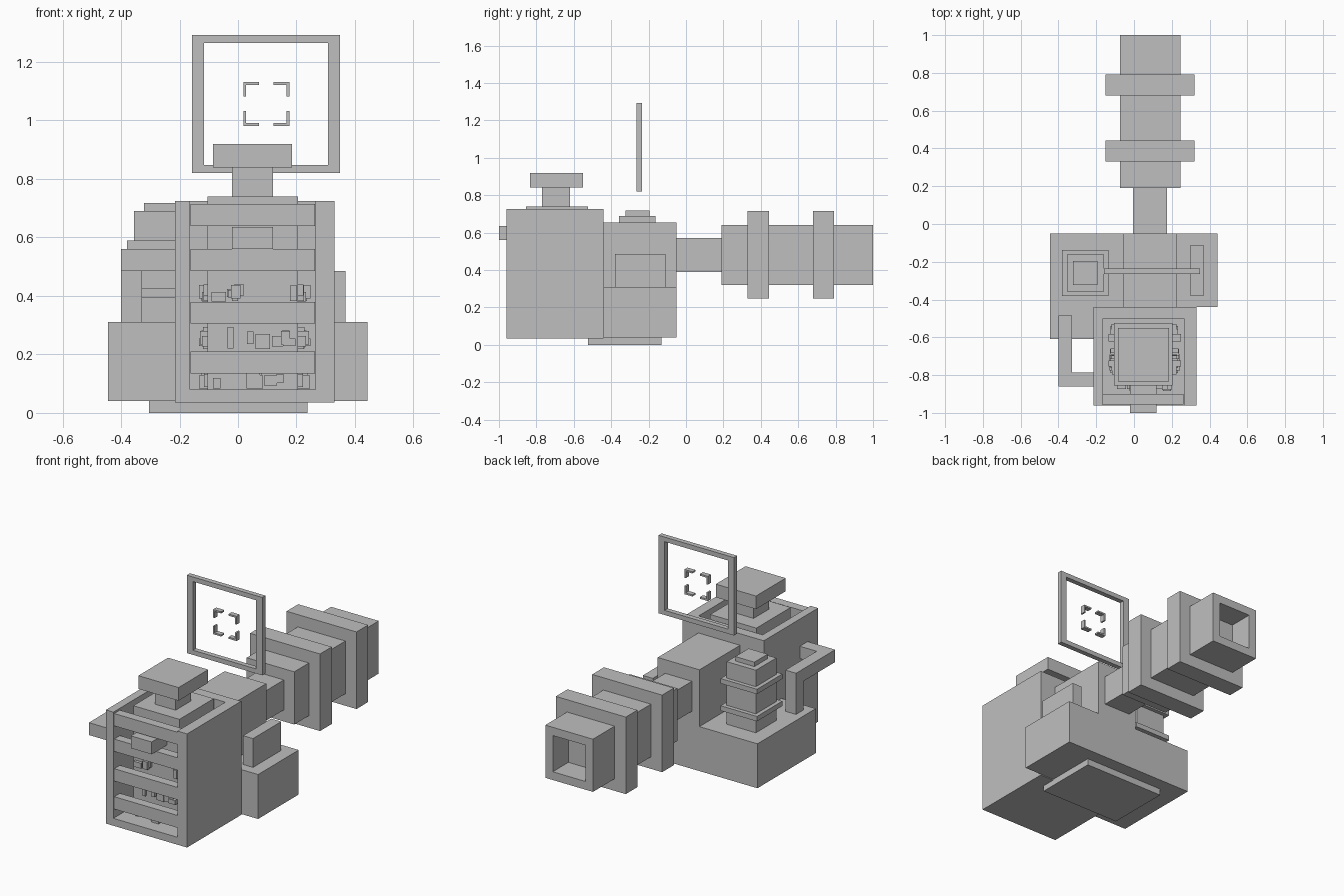
import bpy, bmesh, random
from mathutils import Vector

grey = bpy.data.materials.new("plain grey")
grey.diffuse_color = (0.52, 0.52, 0.52, 1)


def boxes(name, parts):
    """One object made of boxes given as (x0, x1, y0, y1, z0, z1)."""
    bm = bmesh.new()
    for x0, x1, y0, y1, z0, z1 in parts:
        lo, hi = Vector((x0, y0, z0)), Vector((x1, y1, z1))
        verts = bmesh.ops.create_cube(bm, size=1)["verts"]
        for v in verts:
            v.co = (lo + hi) / 2 + v.co * (hi - lo)
    mesh = bpy.data.meshes.new(name)
    bm.to_mesh(mesh)
    bm.free()
    mesh.materials.append(grey)
    ob = bpy.data.objects.new(name, mesh)
    bpy.context.collection.objects.link(ob)
    return ob


def cut(ob, box):
    """Hollow an object with a box-shaped cutter."""
    cutter = boxes(ob.name + "_cutter", [box])
    cutter.hide_render = True
    cutter.hide_viewport = True
    cutter.display_type = 'WIRE'
    mod = ob.modifiers.new("hollow", 'BOOLEAN')
    mod.operation = 'DIFFERENCE'
    mod.solver = 'EXACT'
    mod.object = cutter


# Housing, open at the front and top
housing = boxes("housing", [(-0.215, 0.33, -0.96, -0.44, 0.035, 0.725)])
cut(housing, (-0.165, 0.265, -1.1, -0.50, 0.08, 0.9))

# Front slats
boxes("front_slats", [(-0.163, 0.263, -0.955, -0.90, z, z + 0.075)
                      for z in (0.135, 0.305, 0.485, 0.64)])

# Inner core with a stem, knob and front peg
boxes("core", [(-0.105, 0.205, -0.855, -0.525, 0.08, 0.74)])
boxes("knob_stem", [(-0.02, 0.12, -0.77, -0.62, 0.74, 0.84)])
boxes("knob", [(-0.085, 0.185, -0.835, -0.55, 0.84, 0.92)])
boxes("front_peg", [(-0.02, 0.12, -1.0, -0.855, 0.56, 0.635)])

# Small blocks scattered on the core walls
random.seed(4)
bits = []
for z0, z1 in ((0.08, 0.135), (0.21, 0.30), (0.38, 0.44)):
    for i in range(7):
        w = random.uniform(0.02, 0.05)
        d = random.uniform(0.01, 0.03)
        h = random.uniform(0.025, z1 - z0)
        z = random.uniform(z0, z1 - h)
        x = random.uniform(-0.105, 0.205 - w)
        y = random.uniform(-0.80, -0.53 - w)
        bits += [(x, x + w, -0.855 - d, -0.855, z, z + h),
                 (-0.105 - d, -0.105, y, y + w, z, z + h),
                 (0.205, 0.205 + d * 1.5, y, y + w, z, z + h)]
boxes("core_blocks", bits)

# Rear body, side boxes and base plate
boxes("rear_body", [(-0.055, 0.225, -0.44, -0.05, 0.04, 0.655)])
boxes("right_box", [(0.225, 0.443, -0.44, -0.05, 0.04, 0.31)])
boxes("left_box", [(-0.445, -0.215, -0.61, -0.05, 0.04, 0.31),
                   (-0.215, -0.055, -0.44, -0.05, 0.04, 0.31)])
boxes("right_block", [(0.30, 0.367, -0.38, -0.11, 0.31, 0.485)])
boxes("base_plate", [(-0.305, 0.237, -0.525, -0.13, 0.0, 0.04)])

# Stepped tower on the left box
tower = [(0.098, 0.31, 0.395), (0.122, 0.395, 0.425), (0.098, 0.425, 0.56),
         (0.122, 0.56, 0.59), (0.098, 0.59, 0.69), (0.064, 0.69, 0.717)]
boxes("tower", [(-0.258 - r, -0.258 + r, -0.26 - r, -0.26 + r, a, b)
                for r, a, b in tower])

# Bent side lever
boxes("side_lever", [(-0.40, -0.215, -0.86, -0.785, 0.485, 0.56),
                     (-0.40, -0.328, -0.785, -0.485, 0.485, 0.56),
                     (-0.40, -0.328, -0.558, -0.485, 0.31, 0.485)])

# Rear tube with two collars and a hollow end
boxes("neck", [(-0.005, 0.175, -0.05, 0.19, 0.39, 0.572)])
barrel = boxes("barrel", [(-0.075, 0.245, 0.19, 1.0, 0.32, 0.64)])
cut(barrel, (-0.025, 0.195, 0.85, 1.1, 0.37, 0.59))
for i, (a, b) in enumerate(((0.33, 0.443), (0.68, 0.792))):
    boxes(f"collar_{i + 1}", [(-0.15, 0.32, a, b, 0.247, 0.715)])

# Floating sight frame
y0, y1 = -0.265, -0.235
boxes("sight_frame", [(-0.158, -0.117, y0, y1, 0.82, 1.293),
                      (0.308, 0.349, y0, y1, 0.82, 1.293),
                      (-0.117, 0.308, y0, y1, 0.82, 0.848),
                      (-0.117, 0.308, y0, y1, 1.265, 1.293)])

# Four corner brackets in the frame
marks = []
for sx in (-1, 1):
    for sz in (-1, 1):
        def span(c, s, a, b):
            return sorted((c + s * a, c + s * b))
        marks += [(*span(0.097, sx, 0.025, 0.079), y0, y1, *span(1.057, sz, 0.065, 0.075)),
                  (*span(0.097, sx, 0.069, 0.079), y0, y1, *span(1.057, sz, 0.025, 0.065))]
boxes("sight_marks", marks)
